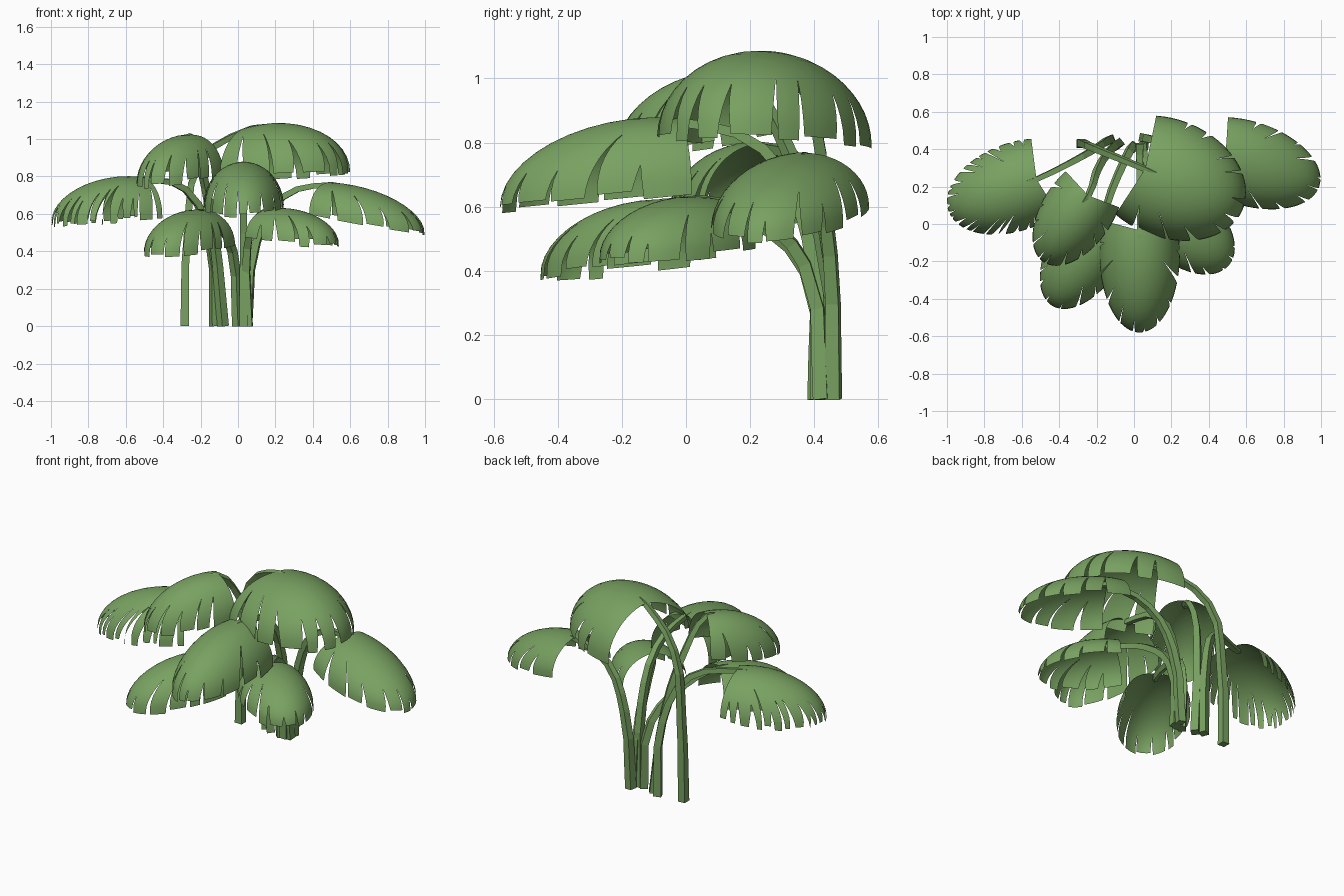
import bpy, bmesh, math, random
from mathutils import Vector

random.seed(4)
cube = bpy.data.objects.get("Cube")
if cube:
    bpy.data.objects.remove(cube)

green = bpy.data.materials.new("leaf green")
green.use_nodes = True
green.diffuse_color = (0.19, 0.36, 0.12, 1)
bsdf = next(n for n in green.node_tree.nodes if n.type == 'BSDF_PRINCIPLED')
bsdf.inputs["Base Color"].default_value = green.diffuse_color
bsdf.inputs["Roughness"].default_value = 0.8

SWEEP = math.radians(115)   # half the angle of the rim, from the tip to a base corner
ROWS, COLS = 12, 4
POLE = -0.3                 # where stem meets blade, as a share of the blade length


def select_only(ob):
    bpy.ops.object.select_all(action='DESELECT')
    ob.select_set(True)
    bpy.context.view_layer.objects.active = ob


def blade_point(leaf, u, v):
    """Point of the arched blade; u runs to the tip and v across, both -1 to 1."""
    cx, cy = leaf["centre"]
    d = Vector(leaf["aim"]).normalized()
    a, b = u * leaf["length"], v * leaf["width"]
    z = leaf["rim"] - leaf["tilt"] * a
    z += leaf["arch"] * math.sqrt(max(0, 1 - u * u - v * v))
    return Vector((cx + d.x * a - d.y * b, cy + d.y * a + d.x * b, z))


def make_blade(name, leaf):
    # Each lobe is a fan patch; neighbours weld above the slit between them
    n = leaf["lobes"]
    slits = [(-SWEEP, 1, 0)]
    for i in range(1, n):
        mid = -SWEEP + 2 * SWEEP * (i + random.uniform(-0.3, 0.3)) / n
        near_tip = abs(mid) < 0.5
        top = random.randint(8, 10) if near_tip else random.randint(5, 9)
        slits.append((mid, top, leaf["gap"] * random.uniform(0.4, 1.4)))
    slits.append((SWEEP, 1, 0))

    def edge(slit, row, side):
        mid, top, gap = slit
        return mid + side * gap * max(0, row - top) / (ROWS - top)

    bm = bmesh.new()
    for left, right in zip(slits, slits[1:]):
        drop = random.uniform(-0.02, 0.01)
        grid = []
        for row in range(ROWS + 1):
            s = math.sin(row / ROWS * math.pi / 2)
            lo, hi = edge(left, row, 1), edge(right, row, -1)
            line = []
            for col in range(COLS + 1):
                phi = lo + (hi - lo) * col / COLS
                u = POLE + (math.cos(phi) - POLE) * s
                p = blade_point(leaf, u, math.sin(phi) * s)
                if row == ROWS:
                    p.z += drop
                line.append(bm.verts.new(p))
            grid.append(line)
        for upper, lower in zip(grid, grid[1:]):
            for c in range(COLS):
                bm.faces.new((upper[c], lower[c], lower[c + 1], upper[c + 1]))
    bmesh.ops.remove_doubles(bm, verts=bm.verts, dist=0.0005)
    bm.normal_update()
    mesh = bpy.data.meshes.new(name)
    bm.to_mesh(mesh)
    bm.free()
    mesh.materials.append(green)
    ob = bpy.data.objects.new(name, mesh)
    bpy.context.collection.objects.link(ob)
    select_only(ob)
    bpy.ops.object.shade_smooth_by_angle(angle=math.radians(40))


def make_stem(name, leaf):
    # Flat-sided square stalk, tapering from the ground to the blade's pole
    end = blade_point(leaf, POLE, 0) - Vector((0, 0, 0.012))
    inner = blade_point(leaf, POLE + 0.15, 0) - Vector((0, 0, 0.012))
    path = [Vector(p) for p in leaf["stem"]] + [end, inner]
    curve = bpy.data.curves.new(name, 'CURVE')
    curve.dimensions = '3D'
    curve.bevel_depth = 0.032
    curve.bevel_resolution = 0
    curve.use_fill_caps = True
    curve.resolution_u = 3
    spline = curve.splines.new('BEZIER')
    spline.use_smooth = False
    spline.bezier_points.add(len(path) - 1)
    for i, (bp, p) in enumerate(zip(spline.bezier_points, path)):
        bp.co = p
        bp.handle_left_type = bp.handle_right_type = 'AUTO'
        bp.radius = 1 - 0.55 * i / (len(path) - 1)
        bp.tilt = math.pi / 4
    curve.materials.append(green)
    ob = bpy.data.objects.new(name, curve)
    bpy.context.collection.objects.link(ob)
    select_only(ob)
    bpy.ops.object.convert(target='MESH')


def leaf(centre, aim, length, width, rim, arch, tilt, stem, lobes=11, gap=0.045):
    return dict(centre=centre, aim=aim, length=length, width=width, rim=rim,
                arch=arch, tilt=tilt, stem=stem, lobes=lobes, gap=gap)


leaves = {
    "top": leaf((0.18, 0.245), (0.92, -0.38), 0.435, 0.315, 0.8, 0.285, -0.06,
                [(-0.285, 0.43, 0), (-0.27, 0.43, 0.5), (-0.2, 0.4, 0.88)], gap=0.055),
    "front": leaf((0.03, -0.16), (0, -1), 0.42, 0.215, 0.64, 0.235, 0.1,
                  [(0.03, 0.41, 0), (0.03, 0.38, 0.5), (0.03, 0.24, 0.78)]),
    "upper_right": leaf((-0.3, 0.07), (-0.56, -0.83), 0.33, 0.19, 0.8, 0.22, 0.14,
                        [(-0.08, 0.43, 0), (-0.13, 0.39, 0.5), (-0.2, 0.28, 0.86)]),
    "far_right": leaf((-0.63, 0.2), (-0.94, -0.34), 0.385, 0.235, 0.575, 0.225, 0.07,
                      [(-0.125, 0.45, 0), (-0.15, 0.44, 0.45), (-0.28, 0.36, 0.73)],
                      lobes=24, gap=0.05),
    "lower_right": leaf((-0.25, -0.13), (-0.52, -0.85), 0.36, 0.2, 0.42, 0.2, 0.1,
                        [(0, 0.41, 0), (-0.03, 0.38, 0.4), (-0.12, 0.18, 0.57)]),
    "lower_left": leaf((0.26, -0.01), (0.76, -0.65), 0.325, 0.2, 0.46, 0.17, 0.08,
                       [(0.055, 0.42, 0), (0.05, 0.37, 0.42), (0.1, 0.22, 0.57)]),
    "far_left": leaf((0.605, 0.325), (0.955, -0.3), 0.405, 0.225, 0.57, 0.185, 0.18,
                     [(0.05, 0.46, 0), (0.1, 0.45, 0.45), (0.24, 0.41, 0.69)]),
}
for place, data in leaves.items():
    make_blade(place + "_leaf", data)
    make_stem(place + "_stem", data)
